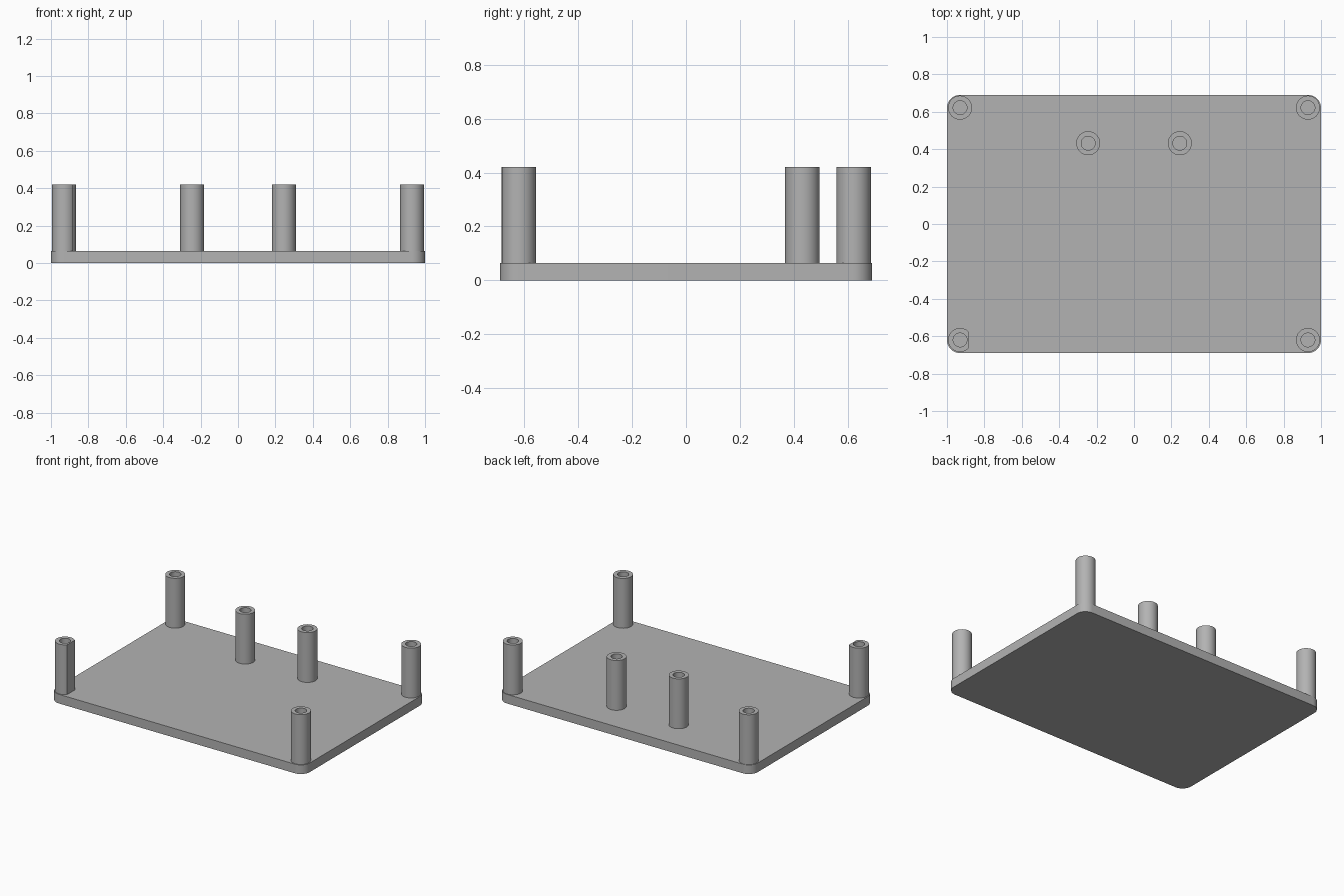
import bpy, bmesh, math
from mathutils import Matrix, Vector

cube = bpy.data.objects.get("Cube")
if cube:
    bpy.data.objects.remove(cube, do_unlink=True)

HALF_X, HALF_Y, PLATE_TOP, CORNER = 1.0, 0.69, 0.065, 0.07
POST_R, HOLE_R, POST_TOP = 0.064, 0.037, 0.42

# Single plain grey
grey = bpy.data.materials.new("plain_grey")
grey.use_nodes = True
grey.diffuse_color = (0.45, 0.45, 0.45, 1)
grey.node_tree.nodes["Principled BSDF"].inputs["Base Color"].default_value = grey.diffuse_color


def finish(name, bm):
    bmesh.ops.recalc_face_normals(bm, faces=bm.faces)
    mesh = bpy.data.meshes.new(name)
    bm.to_mesh(mesh)
    bm.free()
    mesh.materials.append(grey)
    obj = bpy.data.objects.new(name, mesh)
    bpy.context.collection.objects.link(obj)
    bpy.ops.object.select_all(action='DESELECT')
    obj.select_set(True)
    bpy.context.view_layer.objects.active = obj
    bpy.ops.object.shade_smooth_by_angle(angle=math.radians(30))
    return obj


# Base plate: box with rounded vertical corners
bm = bmesh.new()
bmesh.ops.create_cube(bm, size=1, matrix=Matrix.Translation((0, 0, PLATE_TOP / 2))
                      @ Matrix.Diagonal((2 * HALF_X, 2 * HALF_Y, PLATE_TOP, 1)))
uprights = [e for e in bm.edges
            if abs(e.verts[0].co.z - e.verts[1].co.z) > PLATE_TOP / 2]
bmesh.ops.bevel(bm, geom=uprights, offset=CORNER, segments=12,
                profile=0.5, affect='EDGES')
finish("base_plate", bm)


# Standoff: lathed hollow post, optionally trimmed flat on its +x side
def standoff(name, x, y, flat=None):
    bm = bmesh.new()
    bottom = PLATE_TOP - 0.01
    profile = [(0, bottom), (POST_R, bottom), (POST_R, POST_TOP),
               (HOLE_R, POST_TOP), (HOLE_R, PLATE_TOP), (0, PLATE_TOP)]
    verts = [bm.verts.new((r, 0, z)) for r, z in profile]
    edges = [bm.edges.new(pair) for pair in zip(verts, verts[1:])]
    bmesh.ops.spin(bm, geom=verts + edges, cent=(0, 0, 0), axis=(0, 0, 1),
                   angle=math.tau, steps=48)
    bmesh.ops.remove_doubles(bm, verts=bm.verts, dist=1e-5)
    if flat is not None:
        cut = bmesh.ops.bisect_plane(
            bm, geom=bm.verts[:] + bm.edges[:] + bm.faces[:],
            plane_co=Vector((flat, 0, 0)), plane_no=Vector((1, 0, 0)), clear_outer=True)
        rim = [g for g in cut["geom_cut"] if isinstance(g, bmesh.types.BMEdge)]
        bmesh.ops.contextual_create(bm, geom=rim)
    obj = finish(name, bm)
    obj.location = (x, y, 0)


# Corner posts and the inner pair near the back
for side, s in (("left", 1), ("right", -1)):
    standoff("back_" + side + "_post", s * 0.93, 0.622)
    standoff("inner_" + side + "_post", s * 0.245, 0.432)
    trimmed = 0.047 if s < 0 else None
    standoff("front_" + side + "_post", s * 0.93, -0.62, trimmed)
